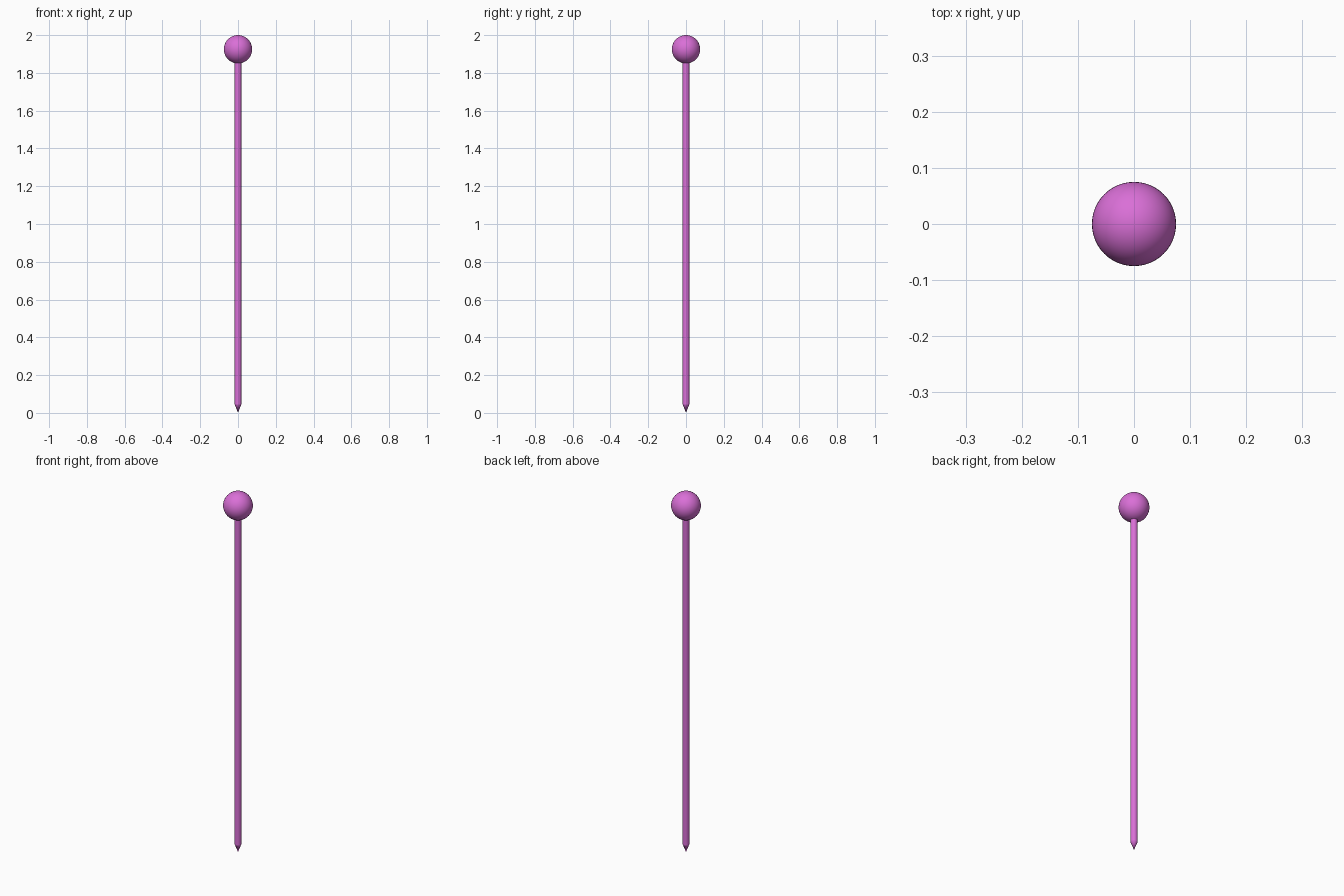
import bpy
import math

if "Cube" in bpy.data.objects:
    bpy.data.objects.remove(bpy.data.objects["Cube"])

HEAD_R = 0.075
SHAFT_R = 0.0175
TIP_H = 0.045
HEAD_Z = 2.0 - HEAD_R

mat = bpy.data.materials.new("orchid")
mat.diffuse_color = (0.70, 0.16, 0.68, 1.0)
mat.use_nodes = True
mat.node_tree.nodes["Principled BSDF"].inputs["Base Color"].default_value = mat.diffuse_color


def finish(name):
    obj = bpy.context.object
    obj.name = name
    obj.data.materials.append(mat)
    bpy.ops.object.shade_smooth_by_angle(angle=math.radians(15))
    return obj


# Round head
bpy.ops.mesh.primitive_uv_sphere_add(segments=48, ring_count=24, radius=HEAD_R,
                                     location=(0, 0, HEAD_Z))
finish("pin_head")

# Straight shaft, ending just inside the head
shaft_top = HEAD_Z - HEAD_R + 0.01
bpy.ops.mesh.primitive_cylinder_add(vertices=32, radius=SHAFT_R, depth=shaft_top - TIP_H,
                                    end_fill_type='NOTHING',
                                    location=(0, 0, (shaft_top + TIP_H) / 2))
finish("pin_shaft")

# Pointed tip
bpy.ops.mesh.primitive_cone_add(vertices=32, radius1=0, radius2=SHAFT_R, depth=TIP_H,
                                end_fill_type='NOTHING', location=(0, 0, TIP_H / 2))
finish("pin_tip")
